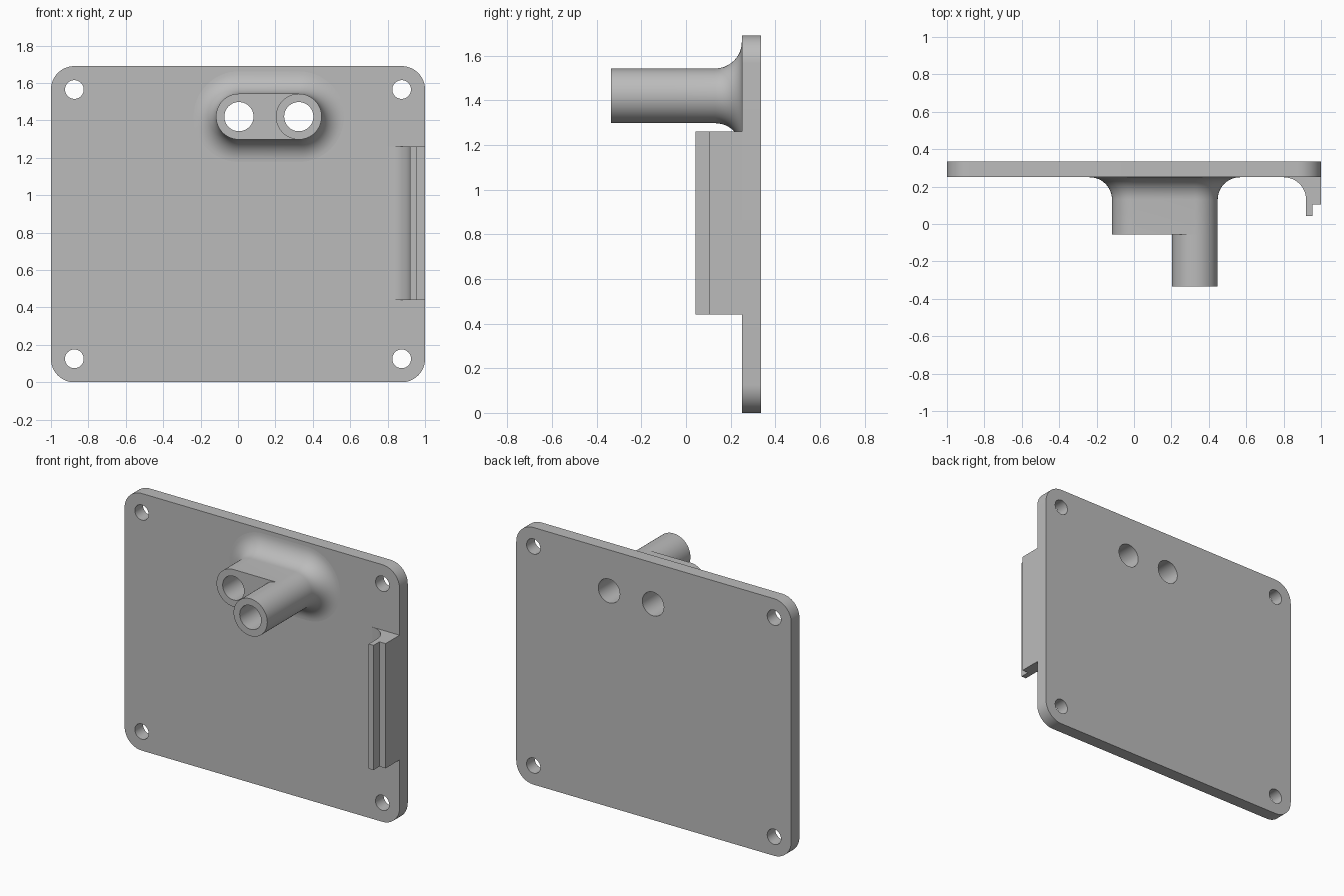
import bpy
import bmesh
from math import sin, cos, pi, radians

old = bpy.data.objects.get("Cube")
if old:
    bpy.data.objects.remove(old, do_unlink=True)

grey = bpy.data.materials.new("plain grey")
grey.use_nodes = True
colour = (0.5, 0.5, 0.5, 1)
grey.diffuse_color = colour
grey.node_tree.nodes["Principled BSDF"].inputs["Base Color"].default_value = colour

HEIGHT = 1.69
BACK, FACE = 0.335, 0.25        # plate back and front
STEP, TIP = -0.055, -0.335      # boss end and tube end
BOSS_Z, BOSS_X = 1.42, (0.005, 0.325)
OUTER, BORE, FILLET = 0.1225, 0.078, 0.12


def loft(name, rings):
    """Skin a closed solid through matching rings of points."""
    bm = bmesh.new()
    loops = [[bm.verts.new(p) for p in ring] for ring in rings]
    for a, b in zip(loops, loops[1:]):
        for i in range(len(a)):
            j = (i + 1) % len(a)
            bm.faces.new((a[i], a[j], b[j], b[i]))
    bm.faces.new(loops[0])
    bm.faces.new(loops[-1])
    bmesh.ops.recalc_face_normals(bm, faces=bm.faces)
    mesh = bpy.data.meshes.new(name)
    bm.to_mesh(mesh)
    bm.free()
    mesh.materials.append(grey)
    obj = bpy.data.objects.new(name, mesh)
    bpy.context.collection.objects.link(obj)
    return obj


def rounded(x0, x1, z0, z1, r, y, n=16):
    """Outline in the xz plane with a quarter arc at each corner centre."""
    corners = [(x1, z1), (x0, z1), (x0, z0), (x1, z0)]
    pts = []
    for k, (cx, cz) in enumerate(corners):
        for i in range(n + 1):
            a = (k + i / n) * pi / 2
            p = (cx + r * cos(a), y, cz + r * sin(a))
            if not pts or max(abs(u - v) for u, v in zip(p, pts[-1])) > 1e-5:
                pts.append(p)
    if max(abs(u - v) for u, v in zip(pts[0], pts[-1])) < 1e-5:
        pts.pop()
    return pts


def drill(obj, holes):
    """Cut round holes (x, z, radius) along y."""
    bpy.context.view_layer.objects.active = obj
    for x, z, r in holes:
        cutter = loft("hole_cutter", [rounded(x, x, z, z, r, y) for y in (-1, 1)])
        cutter.hide_render = True
        mod = obj.modifiers.new("hole", "BOOLEAN")
        mod.operation = "DIFFERENCE"
        mod.solver = "EXACT"
        mod.object = cutter
        bpy.ops.object.modifier_apply(modifier=mod.name)
        bpy.data.objects.remove(cutter, do_unlink=True)


bores = [(x, BOSS_Z, BORE) for x in BOSS_X]

# Plate with rounded corners, four screw holes and two bores
R = 0.125
plate = loft("plate", [rounded(R - 1, 1 - R, R, HEIGHT - R, R, y) for y in (BACK, FACE)])
screws = [(x, z, 0.05) for x in (-0.875, 0.875) for z in (R, HEIGHT - R)]
drill(plate, screws + bores)

# Oblong boss flaring into the plate
steps = [i / 12 * pi / 2 for i in range(13)]
flare = [(FACE - FILLET * (1 - sin(t)), FILLET * (1 - cos(t))) for t in reversed(steps)]
boss = loft("boss", [rounded(*BOSS_X, BOSS_Z, BOSS_Z, OUTER + grow, y)
                     for y, grow in flare + [(STEP, 0)]])
drill(boss, bores)

# Longer tube on one side of the boss
tx = BOSS_X[1]
tube = loft("tube", [rounded(tx, tx, BOSS_Z, BOSS_Z, OUTER, y) for y in (STEP, TIP)])
drill(tube, bores[1:])

# Stepped side rail with a concave inner fillet
RAIL, LIP = 0.92, 0.955
profile = [(1, FACE), (1, 0.105), (LIP, 0.105), (LIP, 0.043), (RAIL, 0.043)]
profile += [(RAIL - FILLET * (1 - cos(t)), FACE - FILLET * (1 - sin(t))) for t in steps]
rail = loft("side_rail", [[(x, y, z) for x, y in profile] for z in (0.44, 1.26)])

# Smooth curved walls, crisp edges
for obj in (plate, boss, tube, rail):
    bpy.ops.object.select_all(action="DESELECT")
    obj.select_set(True)
    bpy.context.view_layer.objects.active = obj
    bpy.ops.object.shade_smooth_by_angle(angle=radians(30))
